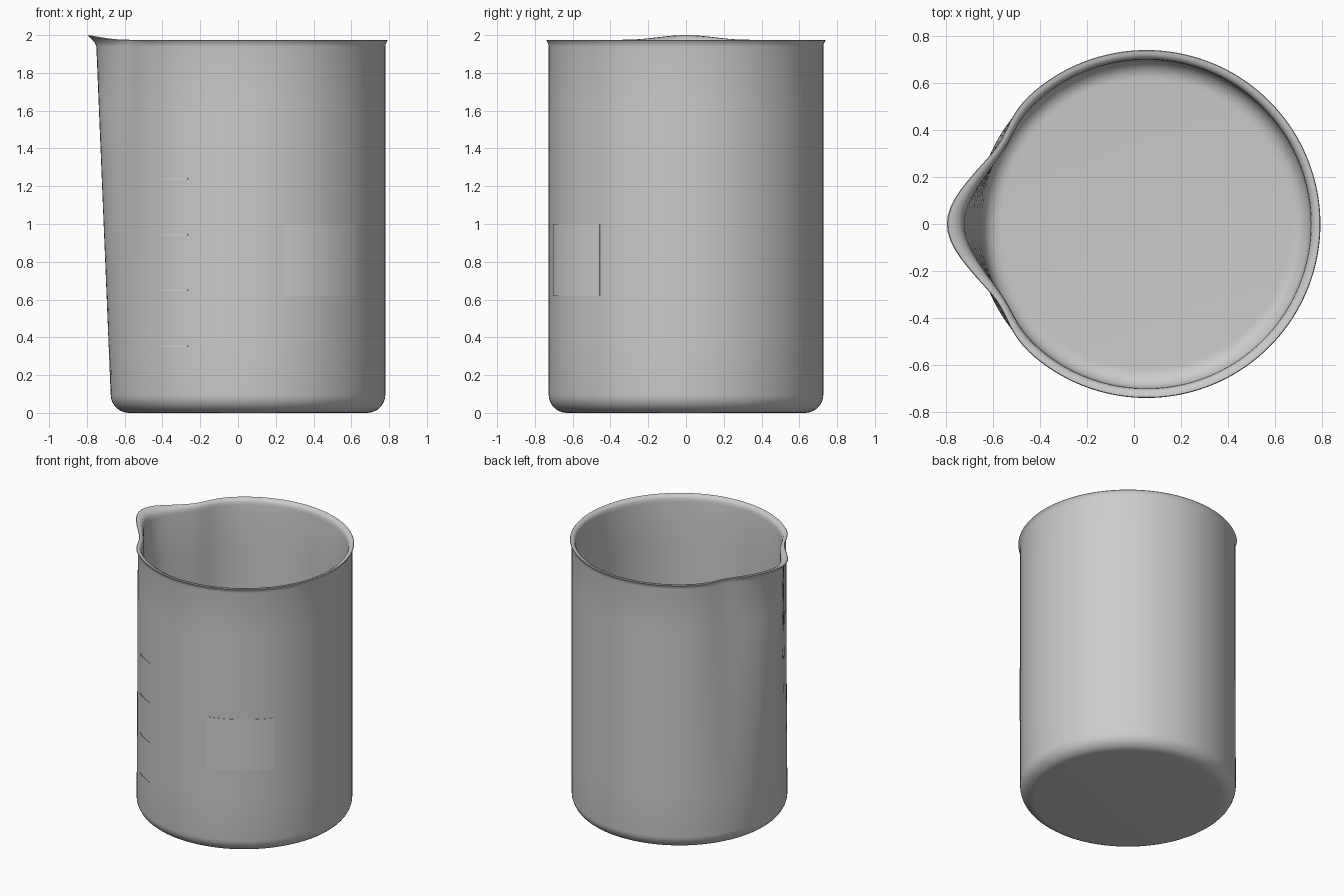
import bpy, bmesh, math

if "Cube" in bpy.data.objects:
    bpy.data.objects.remove(bpy.data.objects["Cube"])

CX, N = 0.053, 144

def material(name, c):
    m = bpy.data.materials.new(name)
    m.diffuse_color = (c, c, c, 1)
    m.use_nodes = True
    m.node_tree.nodes["Principled BSDF"].inputs["Base Color"].default_value = m.diffuse_color
    return m

glass = material("grey glass", 0.60)
marking = material("pale marking", 0.66)

def finish(name, bm, mat, angle):
    bmesh.ops.recalc_face_normals(bm, faces=bm.faces)
    me = bpy.data.meshes.new(name)
    bm.to_mesh(me)
    bm.free()
    me.materials.append(mat)
    ob = bpy.data.objects.new(name, me)
    bpy.context.collection.objects.link(ob)
    bpy.context.view_layer.objects.active = ob
    ob.select_set(True)
    bpy.ops.object.shade_smooth_by_angle(angle=math.radians(angle))
    ob.select_set(False)

def spout(a):
    """Outward bulge of the pouring spout, with a slight pinch either side of it."""
    d = abs(math.degrees(a) - 180)
    return math.exp(-(d / 14.5) ** 2) - 0.25 * math.exp(-((d - 29) / 10) ** 2)

def lift(a):
    d = abs(math.degrees(a) - 180)
    return 0.025 * math.exp(-(d / 14) ** 2)

# Profile: radius, height, spout amount, rim lift (outside up, over the rim, inside down)
prof = [(0.63 + 0.097 * math.sin(t), 0.097 * (1 - math.cos(t)), 0, 0)
        for t in [i * math.pi / 16 for i in range(9)]]
prof += [(0.727, 0.097 + 1.843 * k / 6, 0.076 * k / 6, 0) for k in range(1, 7)]
prof += [(0.729, 1.952, 0.083, 0.4), (0.734, 1.963, 0.098, 0.8),
         (0.739, 1.971, 0.109, 1), (0.736, 1.975, 0.107, 1),
         (0.722, 1.974, 0.098, 0.9), (0.708, 1.966, 0.085, 0.6),
         (0.701, 1.952, 0.078, 0.3), (0.698, 1.93, 0.075, 0)]
prof += [(0.698, 0.11 + 1.82 * k / 6, 0.075 * k / 6, 0) for k in range(5, -1, -1)]
prof += [(0.618 + 0.08 * math.cos(t), 0.11 - 0.08 * math.sin(t), 0, 0)
         for t in [i * math.pi / 16 for i in range(1, 9)]]

# Beaker vessel
bm = bmesh.new()
rings = []
for r, z, w, l in prof:
    ring = []
    for i in range(N):
        a = 2 * math.pi * i / N
        rr = r + w * spout(a)
        ring.append(bm.verts.new((CX + rr * math.cos(a), rr * math.sin(a), z + l * lift(a))))
    rings.append(ring)
for p, q in zip(rings, rings[1:]):
    for i in range(N):
        j = (i + 1) % N
        bm.faces.new((p[i], p[j], q[j], q[i]))
bm.faces.new(rings[0][::-1])
bm.faces.new(rings[-1])
finish("beaker_vessel", bm, glass, 40)

def curved_plate(name, x0, x1, z0, z1, steps):
    """Thin plate wrapped on the front of the vessel wall."""
    bm = bmesh.new()
    a0, a1 = (math.asin((x - CX) / 0.727) for x in (x0, x1))
    cols = []
    for i in range(steps + 1):
        a = a0 + (a1 - a0) * i / steps
        cols.append([bm.verts.new((CX + r * math.sin(a), -r * math.cos(a), z))
                     for r, z in ((0.724, z0), (0.730, z0), (0.730, z1), (0.724, z1))])
    for p, q in zip(cols, cols[1:]):
        for k in range(4):
            bm.faces.new((p[k], q[k], q[(k + 1) % 4], p[(k + 1) % 4]))
    bm.faces.new(cols[0])
    bm.faces.new(cols[-1][::-1])
    finish(name, bm, marking, 30)

# Writing panel and graduation marks
curved_plate("writing_panel", 0.24, 0.62, 0.62, 1.0, 16)
for k, z in enumerate((0.35, 0.645, 0.94, 1.235)):
    curved_plate(f"graduation_mark_{k + 1}", -0.41, -0.265, z, z + 0.008, 6)
